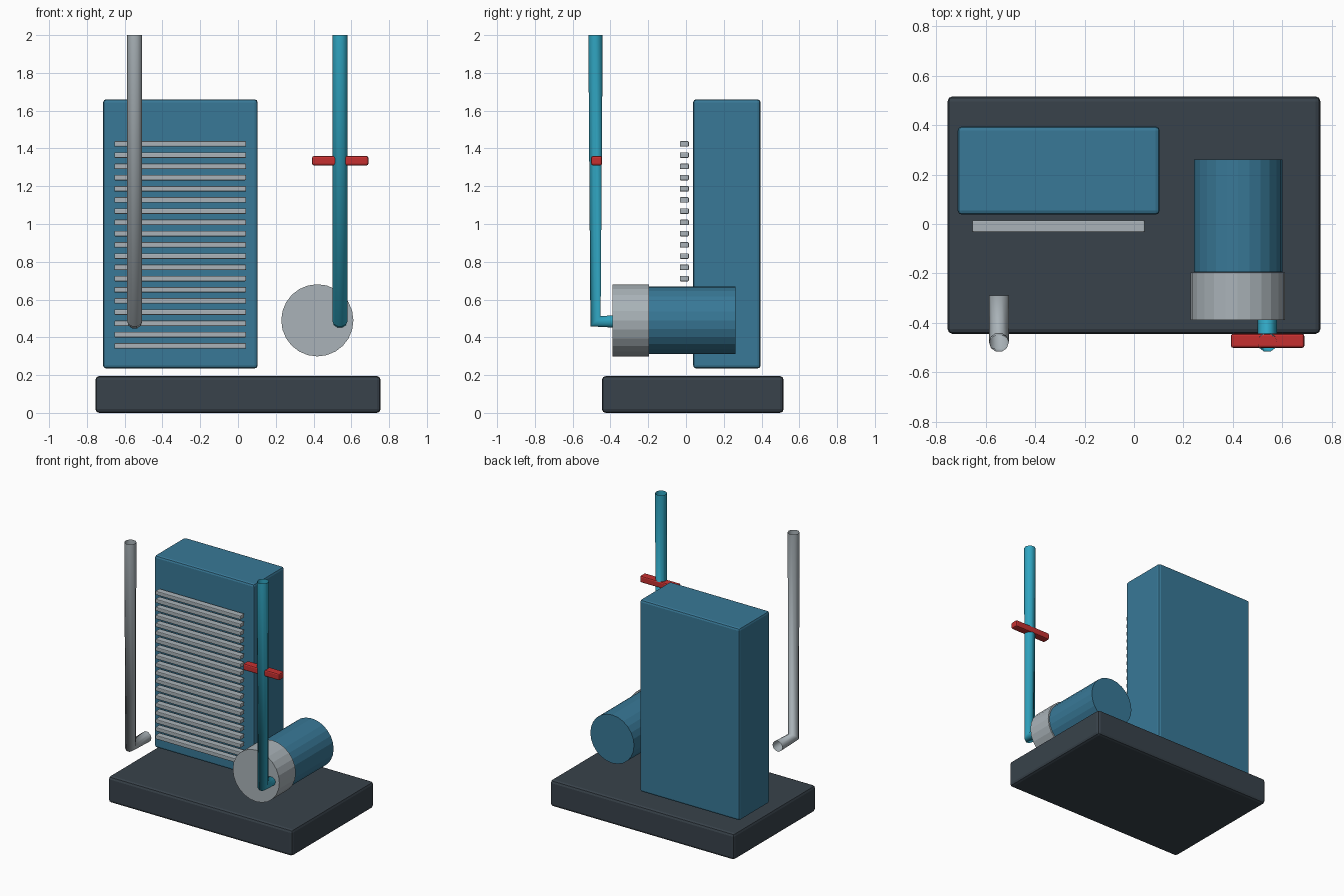
import bpy, bmesh, math
from mathutils import Matrix

if "Cube" in bpy.data.objects:
    bpy.data.objects.remove(bpy.data.objects["Cube"])


def material(name, rgb):
    m = bpy.data.materials.new(name)
    m.diffuse_color = (*rgb, 1)
    m.use_nodes = True
    m.node_tree.nodes["Principled BSDF"].inputs["Base Color"].default_value = m.diffuse_color
    return m


DARK = material("dark_steel", (0.04, 0.055, 0.07))
BLUE = material("blue_paint", (0.04, 0.19, 0.31))
METAL = material("pale_metal", (0.40, 0.45, 0.48))
CYAN = material("cyan_pipe", (0.03, 0.38, 0.54))
RED = material("red_paint", (0.56, 0.03, 0.03))


def add_object(name, data, mat):
    data.materials.append(mat)
    ob = bpy.data.objects.new(name, data)
    bpy.context.collection.objects.link(ob)
    return ob


def box(name, x, y, z, mat, bevel):
    """Bevelled box from (min, max) ranges."""
    bm = bmesh.new()
    bmesh.ops.create_cube(bm, size=1)
    for v in bm.verts:
        v.co = [(lo + hi) / 2 + c * (hi - lo) for c, (lo, hi) in zip(v.co, (x, y, z))]
    me = bpy.data.meshes.new(name)
    bm.to_mesh(me)
    bm.free()
    ob = add_object(name, me, mat)
    mod = ob.modifiers.new("edge_bevel", "BEVEL")
    mod.width = bevel
    mod.segments = 2
    return ob


def drum(name, x, z, y0, y1, radius, mat):
    """Faceted cylinder lying along y."""
    bm = bmesh.new()
    bmesh.ops.create_cone(
        bm, cap_ends=True, segments=24, radius1=radius, radius2=radius, depth=y1 - y0,
        matrix=Matrix.Translation((x, (y0 + y1) / 2, z)) @ Matrix.Rotation(math.pi / 2, 4, "X"))
    me = bpy.data.meshes.new(name)
    bm.to_mesh(me)
    bm.free()
    return add_object(name, me, mat)


def pipe(name, points, radius, mat):
    """Open-ended pipe swept along a polyline."""
    cu = bpy.data.curves.new(name, "CURVE")
    cu.dimensions = "3D"
    cu.bevel_depth = radius
    cu.bevel_resolution = 3
    sp = cu.splines.new("POLY")
    sp.points.add(len(points) - 1)
    for p, co in zip(sp.points, points):
        p.co = (*co, 1)
    return add_object(name, cu, mat)


# Base slab and cooling cabinet
box("base_skid", (-0.755, 0.755), (-0.445, 0.517), (0, 0.195), DARK, 0.02)
box("cabinet", (-0.714, 0.104), (0.038, 0.395), (0.235, 1.66), BLUE, 0.016)

# Row of grille slats in front of the cabinet
for i in range(19):
    zc = 0.355 + i * 0.0594
    box(f"grille_slat_{i + 1}", (-0.655, 0.043), (-0.033, 0.015),
        (zc - 0.0145, zc + 0.0145), METAL, 0.005)

# Motor and pump housing
drum("motor", 0.422, 0.49, -0.195, 0.262, 0.179, BLUE)
drum("pump_housing", 0.42, 0.49, -0.388, -0.196, 0.191, METAL)

# Rising supply and return pipes
for name, x, mat in (("return_pipe", -0.547, METAL), ("supply_pipe", 0.54, CYAN)):
    pipe(name, [(x, -0.29, 0.485), (x, -0.479, 0.485), (x, -0.479, 2.0)], 0.04, mat)

# Valve handle across the supply pipe
box("valve_handle", (0.392, 0.69), (-0.502, -0.444), (1.31, 1.36), RED, 0.01)
